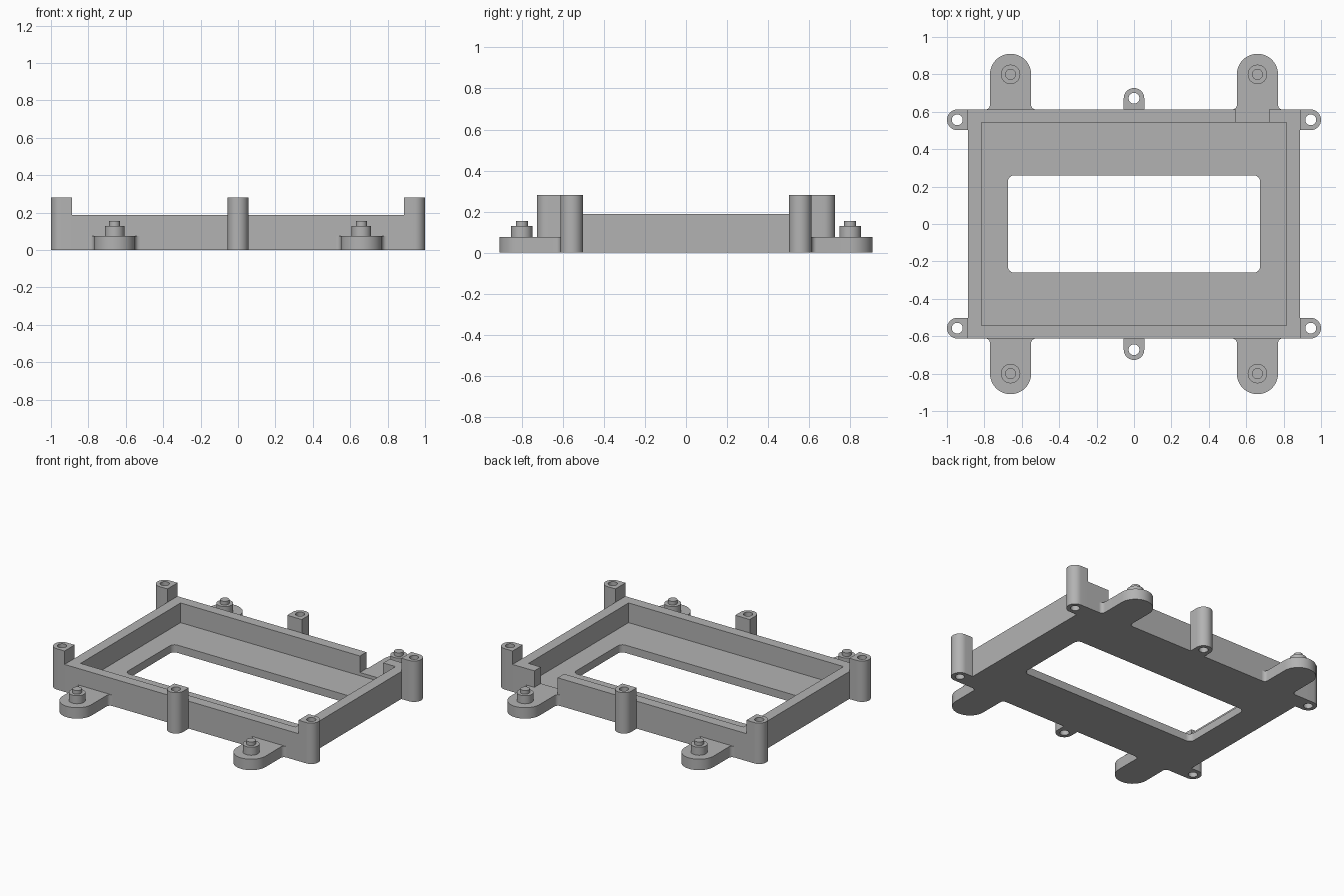
import bpy, bmesh
from math import cos, sin, pi, radians

cube = bpy.data.objects.get("Cube")
if cube:
    bpy.data.objects.remove(cube, do_unlink=True)

# One plain grey plastic
grey = bpy.data.materials.new("grey plastic")
grey.use_nodes = True
colour = (0.45, 0.45, 0.45, 1)
grey.diffuse_color = colour
grey.node_tree.nodes["Principled BSDF"].inputs["Base Color"].default_value = colour

parts = []


def arc(cx, cy, r, start, end, steps=16):
    angles = [radians(start + (end - start) * i / steps) for i in range(steps + 1)]
    return [(cx + r * cos(a), cy + r * sin(a)) for a in angles]


def circle(cx, cy, r):
    return arc(cx, cy, r, 0, 360, 32)[:-1]


def rect(x, y):
    return [(-x, -y), (x, -y), (x, y), (-x, y)]


def prism(name, outlines, z0, z1):
    """Extrude a flat outline; any further outlines inside it become holes."""
    curve = bpy.data.curves.new(name, "CURVE")
    curve.dimensions = "2D"
    curve.fill_mode = "BOTH"
    curve.extrude = (z1 - z0) / 2
    for points in outlines:
        spline = curve.splines.new("POLY")
        spline.points.add(len(points) - 1)
        for p, (x, y) in zip(spline.points, points):
            p.co = (x, y, 0, 1)
        spline.use_cyclic_u = True
    temp = bpy.data.objects.new(name + " outline", curve)
    bpy.context.collection.objects.link(temp)
    mesh = bpy.data.meshes.new_from_object(
        temp.evaluated_get(bpy.context.evaluated_depsgraph_get()))
    bpy.data.objects.remove(temp, do_unlink=True)
    bm = bmesh.new()
    bm.from_mesh(mesh)
    bmesh.ops.remove_doubles(bm, verts=bm.verts, dist=1e-5)
    bmesh.ops.recalc_face_normals(bm, faces=bm.faces)
    bm.to_mesh(mesh)
    bm.free()
    mesh.name = name
    mesh.materials.clear()
    mesh.materials.append(grey)
    obj = bpy.data.objects.new(name, mesh)
    obj.location.z = (z0 + z1) / 2
    bpy.context.collection.objects.link(obj)
    parts.append(obj)


# Main dimensions
W, H = 0.887, 0.612        # outside of the walls
w, h = 0.815, 0.542        # inside of the walls
FLOOR, TAB, WALL, POST = 0.053, 0.075, 0.188, 0.28
NOTCH = (0.545, 0.722)

# Floor with a rounded window
wx, wy, wr = 0.675, 0.26, 0.035
window = []
for sx, sy, start in ((1, 1, 0), (-1, 1, 90), (-1, -1, 180), (1, -1, 270)):
    window += arc(sx * (wx - wr), sy * (wy - wr), wr, start, start + 90, 8)
prism("floor", [rect(w, h), window], 0, FLOOR)

# Walls: a full lower ring, and an upper ring open at the back notch
prism("lower_wall", [rect(W, H), rect(w, h)], 0, TAB)
n0, n1 = NOTCH
prism("upper_wall", [[(n1, H), (W, H), (W, -H), (-W, -H), (-W, H), (n0, H),
                      (n0, h), (-w, h), (-w, -h), (w, -h), (w, h), (n1, h)]],
      TAB, WALL)

# Mounting tabs with filleted roots and stepped pins
tx, ty, tr, f = 0.66, 0.80, 0.11, 0.025
tab = (arc(tr + f, H + f, f, 270, 180, 6) + arc(0, ty, tr, 0, 180, 24)
       + arc(-tr - f, H + f, f, 0, -90, 6))
for sx, side in ((1, "left"), (-1, "right")):
    for sy, end in ((1, "back"), (-1, "front")):
        tag = f"{end}_{side}"
        prism("tab_" + tag, [[(sx * (tx + x), sy * y) for x, y in tab]], 0, TAB)
        prism("pin_base_" + tag, [circle(sx * tx, sy * ty, 0.052)], TAB, 0.13)
        prism("pin_tip_" + tag, [circle(sx * tx, sy * ty, 0.029)], 0.13, 0.155)

# Screw posts: D-shaped columns with a through hole
r, hole = 0.055, 0.029
px, py, my = 1 - r, H - r, 0.672
corner = [(W, py - r)] + arc(px, py, r, -90, 90) + [(W, py + r)]
middle = [(r, H)] + arc(0, my, r, 0, 180) + [(-r, H)]
for sy, end in ((1, "back"), (-1, "front")):
    prism("middle_post_" + end,
          [[(x, sy * y) for x, y in middle], circle(0, sy * my, hole)], 0, POST)
    for sx, side in ((1, "left"), (-1, "right")):
        prism(f"corner_post_{end}_{side}",
              [[(sx * x, sy * y) for x, y in corner],
               circle(sx * px, sy * py, hole)], 0, POST)

# Smooth the round sides, keep the edges sharp
bpy.ops.object.select_all(action="DESELECT")
for obj in parts:
    obj.select_set(True)
bpy.context.view_layer.objects.active = parts[0]
bpy.ops.object.shade_smooth_by_angle(angle=radians(30))
